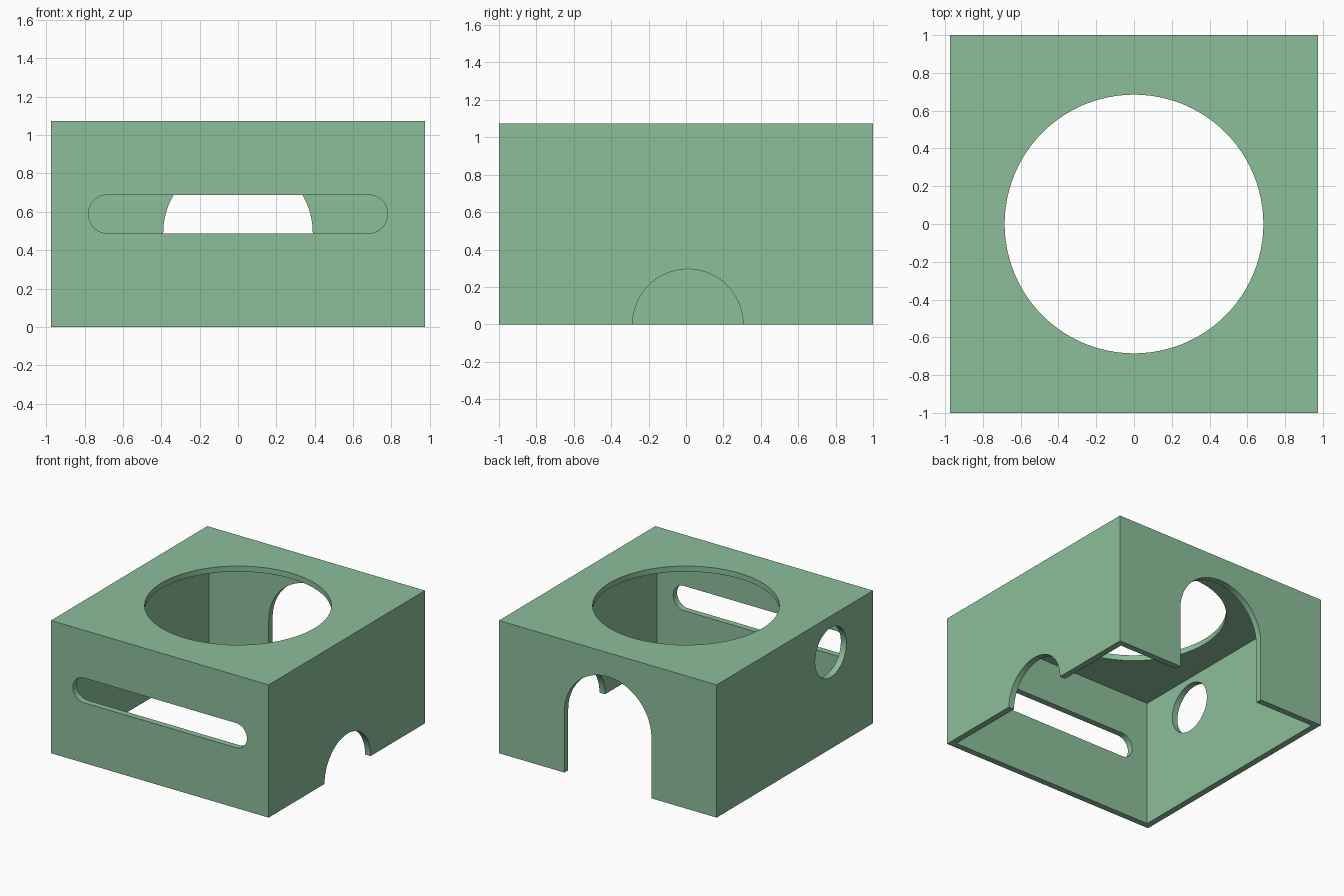
import bpy, bmesh, math
from mathutils import Vector

if "Cube" in bpy.data.objects:
    bpy.data.objects.remove(bpy.data.objects["Cube"])

W, D, H = 0.975, 1.0, 1.075     # half width, half depth, height
WALL, ROOF = 0.05, 0.045


def arc(cx, cy, r, a0, a1, n=48):
    """Points along an arc, angles in degrees."""
    return [(cx + r * math.cos(math.radians(a0 + (a1 - a0) * i / n)),
             cy + r * math.sin(math.radians(a0 + (a1 - a0) * i / n))) for i in range(n + 1)]


def prism(name, outline, place, push):
    """Extrude a closed outline; place maps (u, v) to a 3D point."""
    bm = bmesh.new()
    face = bm.faces.new([bm.verts.new(place(u, v)) for u, v in outline])
    ext = bmesh.ops.extrude_face_region(bm, geom=[face])
    verts = [g for g in ext["geom"] if isinstance(g, bmesh.types.BMVert)]
    bmesh.ops.translate(bm, verts=verts, vec=Vector(push))
    bmesh.ops.recalc_face_normals(bm, faces=bm.faces)
    mesh = bpy.data.meshes.new(name)
    bm.to_mesh(mesh)
    bm.free()
    obj = bpy.data.objects.new(name, mesh)
    bpy.context.collection.objects.link(obj)
    return obj


def rect(w, d):
    return [(-w, -d), (w, -d), (w, d), (-w, d)]


# Box shell body
box = prism("box_shell", rect(W, D), lambda u, v: (u, v, 0), (0, 0, H))
green = bpy.data.materials.new("soft green")
green.diffuse_color = (0.262, 0.521, 0.323, 1)
green.use_nodes = True
green.node_tree.nodes["Principled BSDF"].inputs["Base Color"].default_value = green.diffuse_color
box.data.materials.append(green)

circle = lambda cx, cy, r: arc(cx, cy, r, 0, 360, 96)[:-1]
cutters = [
    # Hollow inside, open at the bottom
    prism("hollow_cutter", rect(W - WALL, D - WALL),
          lambda u, v: (u, v, -0.2), (0, 0, 0.2 + H - ROOF)),
    # Round opening in the roof
    prism("roof_hole_cutter", circle(0, 0, 0.685),
          lambda u, v: (u, v, H - 0.15), (0, 0, 0.3)),
    # Long rounded slot in the front
    prism("front_slot_cutter",
          arc(0.68, 0.588, 0.1, -90, 90) + arc(-0.68, 0.588, 0.1, 90, 270),
          lambda u, v: (u, -D - 0.1, v), (0, 0.2, 0)),
    # Arched doorway in the back
    prism("back_arch_cutter", arc(0, 0.49, 0.39, 0, 180) + [(-0.39, -0.1), (0.39, -0.1)],
          lambda u, v: (u, D - 0.1, v), (0, 0.2, 0)),
    # Half-round notch in the right side
    prism("right_notch_cutter", circle(0.01, 0, 0.295),
          lambda u, v: (W - 0.1, u, v), (0.2, 0, 0)),
    # Small round hole in the left side
    prism("left_hole_cutter", circle(-0.46, 0.78, 0.2),
          lambda u, v: (-W - 0.1, u, v), (0.2, 0, 0)),
]

# Cut every opening, then bake the result and drop the cutters
for c in cutters:
    c.hide_render = True
    mod = box.modifiers.new(c.name, "BOOLEAN")
    mod.operation, mod.solver, mod.object = "DIFFERENCE", "EXACT", c
bpy.context.view_layer.objects.active = box
box.select_set(True)
for c in cutters:
    bpy.ops.object.modifier_apply(modifier=c.name)
    bpy.data.objects.remove(c)
bpy.ops.object.shade_smooth_by_angle(angle=math.radians(30))
